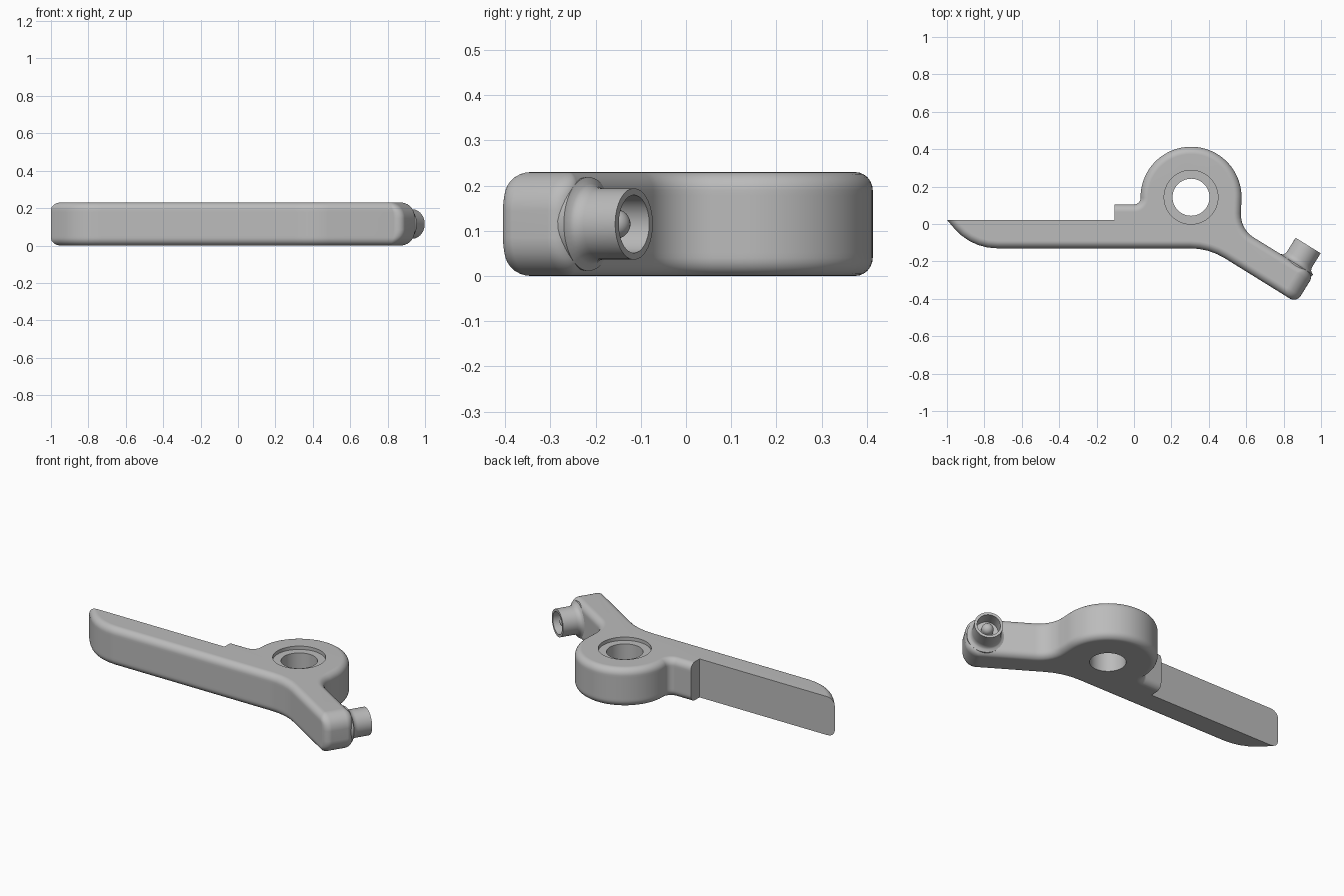
import bpy, math
from mathutils import Vector, Matrix

if "Cube" in bpy.data.objects:
    bpy.data.objects.remove(bpy.data.objects["Cube"])

HEIGHT = 0.23
ARM = Vector((0.85, -0.527)).normalized()    # direction of the angled arm
SIDE = Vector((-ARM.y, ARM.x))               # across the arm
ARM_END = 0.96                               # arm end, measured along ARM
EYE = Vector((0.305, 0.143))                 # pivot centre
ROUND, END_ROUND = 0.04, 0.085

grey = bpy.data.materials.new("grey")
grey.diffuse_color = (0.5, 0.5, 0.5, 1)
grey.use_nodes = True
grey.node_tree.nodes["Principled BSDF"].inputs["Base Color"].default_value = grey.diffuse_color


def make_object(name, verts, faces):
    mesh = bpy.data.meshes.new(name)
    mesh.from_pydata(verts, [], faces)
    mesh.materials.append(grey)
    obj = bpy.data.objects.new(name, mesh)
    bpy.context.collection.objects.link(obj)
    return obj


def smooth(obj):
    bpy.ops.object.select_all(action='DESELECT')
    obj.select_set(True)
    bpy.context.view_layer.objects.active = obj
    bpy.ops.object.shade_smooth_by_angle(angle=math.radians(35))


def lathe(name, profile, matrix, steps=40):
    """Revolve (radius, height) points into a closed solid."""
    verts, faces = [], []
    for r, h in profile:
        for i in range(steps):
            a = 2 * math.pi * i / steps
            verts.append(matrix @ Vector((r * math.cos(a), r * math.sin(a), h)))
    rings = len(profile)
    for k in range(rings - 1):
        for i in range(steps):
            j = (i + 1) % steps
            faces.append((k * steps + i, k * steps + j,
                          (k + 1) * steps + j, (k + 1) * steps + i))
    faces.append(tuple(reversed(range(steps))))
    faces.append(tuple(range((rings - 1) * steps, rings * steps)))
    return make_object(name, verts, faces)


def fillet(prev, p, nxt, r):
    """Arc points that round corner p."""
    a, b = (prev - p).normalized(), (nxt - p).normalized()
    half = a.angle(b) / 2
    centre = p + (a + b).normalized() * (r / math.sin(half))
    start = p + a * (r / math.tan(half)) - centre
    end = p + b * (r / math.tan(half)) - centre
    turn = math.atan2(start.x * end.y - start.y * end.x, start.dot(end))
    n = max(3, round(abs(turn) / math.radians(9)))
    pts = []
    for i in range(n + 1):
        t = turn * i / n
        c, s = math.cos(t), math.sin(t)
        pts.append(centre + Vector((c * start.x - s * start.y,
                                    s * start.x + c * start.y)))
    return pts


# Plan outline, counter-clockwise: x, y, corner radius, rounding of next edge
low = Vector((0.40, -0.13))
end_low = low + ARM * (ARM_END - low.dot(ARM))
end_high = end_low + SIDE * 0.177
corners = [(Vector((-1, 0.022)), 0, ROUND),
           (Vector((-0.87, -0.13)), 0.3, ROUND),
           (low, 0.35, ROUND),
           (end_low, 0.042, ROUND),
           (end_high, 0.042, ROUND),
           (Vector((0.568, -0.028)), 0.145, ROUND)]
for i in range(41):
    a = math.radians(-4 + 182 * i / 40)
    corners.append((EYE + 0.27 * Vector((math.cos(a), math.sin(a))), 0, ROUND))
corners += [(Vector((0.037, 0.105)), 0.035, ROUND),
            (Vector((-0.105, 0.105)), 0, 0),
            (Vector((-0.105, 0.022)), 0, 0)]

outline, edge_round = [], []
for i, (p, r, d) in enumerate(corners):
    pts = [p]
    if r:
        pts = fillet(corners[i - 1][0], p, corners[(i + 1) % len(corners)][0], r)
    outline += pts
    edge_round += [d] * len(pts)


def quarter(r, t):
    """Inset of a rounded edge of radius r at depth t below the face."""
    return 0.0 if t >= r else r - math.sqrt(r * r - (r - t) ** 2)


def layer(t):
    """Outline inset for depth t, with a fuller rounding at the arm end."""
    n, inset, result = len(outline), quarter(ROUND, t), []
    for i, p in enumerate(outline):
        e1 = (p - outline[i - 1]).normalized()
        e2 = (outline[(i + 1) % n] - p).normalized()
        n1, n2 = Vector((e1.y, -e1.x)), Vector((e2.y, -e2.x))
        d1 = inset if edge_round[i - 1] else 0
        d2 = inset if edge_round[i] else 0
        c1, c2 = n1.dot(p) - d1, n2.dot(p) - d2
        det = n1.x * n2.y - n1.y * n2.x
        if abs(det) < 0.002:
            q = p - n1 * d1
        else:
            q = Vector(((c1 * n2.y - c2 * n1.y) / det,
                        (n1.x * c2 - n2.x * c1) / det))
        u, u0 = q.dot(ARM), ARM_END - 0.16
        if u > u0:
            k = (ARM_END - quarter(END_ROUND, t) - u0) / (ARM_END - inset - u0)
            q = q + ARM * ((u - u0) * (k - 1))
        result.append(q)
    return result


# Lever body: stacked layers from bottom to top
depths = [0, 0.0015, 0.005, 0.0115, 0.02, 0.03, 0.04, 0.052, 0.068, 0.085]
levels = [(t, t) for t in depths] + [(HEIGHT - t, t) for t in reversed(depths)]
verts, faces, n = [], [], len(outline)
for z, t in levels:
    verts += [(q.x, q.y, z) for q in layer(t)]
for k in range(len(levels) - 1):
    for i in range(n):
        j = (i + 1) % n
        faces.append((k * n + i, k * n + j, (k + 1) * n + j, (k + 1) * n + i))
faces.append(tuple(reversed(range(n))))
faces.append(tuple(range((len(levels) - 1) * n, len(levels) * n)))
body = make_object("lever_body", verts, faces)

# Pivot bore with a shallow recess on top
place = Matrix.Translation((EYE.x, EYE.y, 0))
bore = lathe("bore_cutter", [(0.099, -0.1), (0.099, HEIGHT - 0.02),
                             (0.144, HEIGHT - 0.02), (0.144, 0.35)], place, 56)
bore.hide_render = True
cut = body.modifiers.new("bore", 'BOOLEAN')
cut.operation, cut.solver, cut.object = 'DIFFERENCE', 'EXACT', bore
bpy.context.view_layer.objects.active = body
bpy.ops.object.modifier_apply(modifier="bore")
bpy.data.objects.remove(bore)
smooth(body)
body.modifiers.new("weighted_normals", 'WEIGHTED_NORMAL').keep_sharp = True

# Hollow nozzle on the arm end, flared at its foot; height 0 is the rim
axis = Vector((SIDE.x, SIDE.y, 0))
frame = Vector((0, 0, 1)).rotation_difference(axis).to_matrix().to_4x4()
tip = Matrix.Translation((0.931, -0.115, HEIGHT / 2)) @ frame
flare = [(0.079 + quarter(0.025, 0.025 * i / 5), -0.118 + 0.035 * i / 5)
         for i in range(6)]
nozzle = lathe("nozzle", [(0.1, -0.15)] + flare +
               [(0.079, 0), (0.064, 0), (0.064, -0.08)], tip)
smooth(nozzle)

# Round-ended pin inside the nozzle
dome = [(0.033 * math.cos(a), -0.048 + 0.033 * math.sin(a))
        for a in [math.radians(14 * i) for i in range(7)]]
pin = lathe("nozzle_pin", [(0.033, -0.09)] + dome, tip, 24)
smooth(pin)
